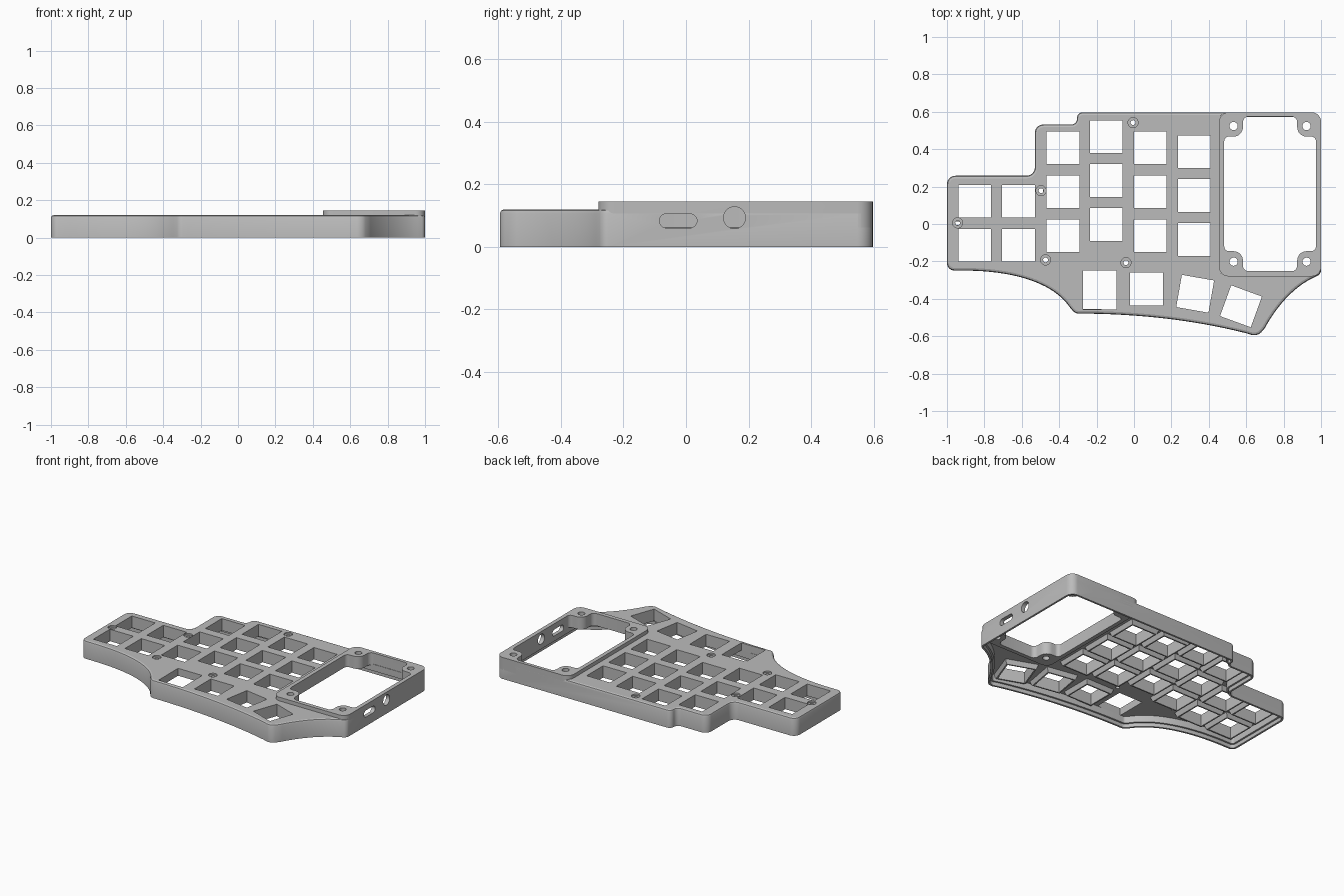
import bpy, bmesh, math
from mathutils import Vector, Matrix
from mathutils.geometry import interpolate_bezier

old = bpy.data.objects.get("Cube")
if old:
    bpy.data.objects.remove(old, do_unlink=True)

grey = bpy.data.materials.new("case grey")
grey.use_nodes = True
COLOR = (0.5, 0.5, 0.5, 1)
grey.diffuse_color = COLOR
grey.node_tree.nodes["Principled BSDF"].inputs["Base Color"].default_value = COLOR


# ---- 2D outline helpers ----
def rounded(corners, steps=8):
    """Closed loop from (x, y, radius) corners, counter-clockwise."""
    out, n = [], len(corners)
    for i, (x, y, r) in enumerate(corners):
        p = Vector((x, y))
        if r == 0:
            out.append(p)
            continue
        a = (p - Vector(corners[i - 1][:2])).normalized()
        b = (Vector(corners[(i + 1) % n][:2]) - p).normalized()
        d = r * math.tan(a.angle(b) / 2)
        s, e = p - a * d, p + b * d
        out += interpolate_bezier(s, s + a * d * 0.55, e - b * d * 0.55, e, steps)
    out = [Vector(p[:2]) for p in out]
    out = [p for i, p in enumerate(out) if (p - out[i - 1]).length > 1e-4]
    area = sum(out[i - 1].cross(p) for i, p in enumerate(out))
    return out if area > 0 else out[::-1]


def box_loop(cx, cy, hx, hy, r=0, turn=0):
    pts = rounded([(sx * hx, sy * hy, r) for sx, sy in ((1, 1), (-1, 1), (-1, -1), (1, -1))])
    rot = Matrix.Rotation(math.radians(turn), 2)
    return [rot @ p + Vector((cx, cy)) for p in pts]


def circle(cx, cy, r, n=24):
    return [Vector((cx + r * math.cos(k * math.tau / n), cy + r * math.sin(k * math.tau / n)))
            for k in range(n)]


def inset(loop, d):
    out, n = [], len(loop)
    for i, p in enumerate(loop):
        a = (p - loop[i - 1]).normalized()
        b = (loop[(i + 1) % n] - p).normalized()
        na, nb = Vector((-a.y, a.x)), Vector((-b.y, b.x))
        out.append(p + (na + nb) * d / (1 + na.dot(nb)))
    return out


def curve(*pts):
    return [(p.x, p.y, 0) for p in interpolate_bezier(*[Vector(p) for p in pts], 20)]


# ---- solid helpers ----
def shade(ob):
    bpy.ops.object.select_all(action='DESELECT')
    ob.select_set(True)
    bpy.context.view_layer.objects.active = ob
    bpy.ops.object.shade_smooth_by_angle(angle=math.radians(30))


def finish(name, bm):
    bmesh.ops.recalc_face_normals(bm, faces=bm.faces)
    me = bpy.data.meshes.new(name)
    bm.to_mesh(me)
    bm.free()
    me.materials.append(grey)
    ob = bpy.data.objects.new(name, me)
    bpy.context.collection.objects.link(ob)
    shade(ob)
    return ob


def slab(name, loops, z0, z1, matrix=Matrix()):
    """Flat plate: the first loop is the edge, the rest are holes."""
    bm = bmesh.new()
    edges = []
    for loop in loops:
        vs = [bm.verts.new((p.x, p.y, z0)) for p in loop]
        edges += [bm.edges.new((vs[i - 1], v)) for i, v in enumerate(vs)]
    bmesh.ops.triangle_fill(bm, use_beauty=True, edges=edges, normal=(0, 0, 1))
    ext = bmesh.ops.extrude_face_region(bm, geom=bm.faces[:])["geom"]
    top = [g for g in ext if isinstance(g, bmesh.types.BMVert)]
    bmesh.ops.translate(bm, verts=top, vec=(0, 0, z1 - z0))
    bm.transform(matrix)
    return finish(name, bm)


def sweep(name, loops, profile):
    """Carry a closed (inset, z) profile around each loop."""
    bm = bmesh.new()
    for loop in loops:
        rings = [[bm.verts.new((p.x, p.y, z)) for p in inset(loop, d)] for d, z in profile]
        for j, ring in enumerate(rings):
            prev = rings[j - 1]
            for i in range(len(ring)):
                bm.faces.new((prev[i - 1], prev[i], ring[i], ring[i - 1]))
    return finish(name, bm)


# ---- layout ----
TOP, FLOOR, BOX_TOP, BOX_FLOOR = 0.12, 0.07, 0.145, 0.062
front_edge = (
    [(-1, 0.258, 0.045), (-1, -0.249, 0.04)]
    + curve((-0.9, -0.249), (-0.6, -0.252), (-0.42, -0.333), (-0.345, -0.443))
    + [(-0.315, -0.479, 0.04)]
    + curve((-0.27, -0.479), (0, -0.481), (0.3, -0.508), (0.6, -0.584))
    + [(0.66, -0.603, 0.05)]
    + curve((0.7, -0.556), (0.75, -0.463), (0.84, -0.343), (0.96, -0.287)))
rear_edge = [(-0.305, 0.597, 0.03), (-0.305, 0.532, 0.03),
             (-0.53, 0.532, 0.045), (-0.53, 0.258, 0.045)]
outline = rounded(front_edge + [(1, -0.267, 0.03), (1, 0.597, 0.05)] + rear_edge)
# The key plate stops under the box frame
plate_edge = rounded(front_edge + [(0.97, -0.251, 0), (0.479, -0.251, 0), (0.479, 0.597, 0)]
                     + rear_edge)

KEY, PITCH = 0.0875, 0.235
columns = [(-0.852, 0.122, 2), (-0.617, 0.122, 2), (-0.38, 0.407, 3),
           (-0.148, 0.467, 3), (0.087, 0.407, 3), (0.322, 0.387, 3)]
keys = [box_loop(x, y - PITCH * k, KEY, KEY) for x, y, n in columns for k in range(n)]
keys += [box_loop(x, y, KEY, KEY, turn=t)
         for x, y, t in ((0.067, -0.348, 0), (0.327, -0.373, -10), (0.572, -0.44, -20))]
wide_key = box_loop(-0.183, -0.353, 0.09, 0.104)
screws = [circle(x, y, 0.027) for x, y in
          ((-0.005, 0.542), (-0.497, 0.178), (-0.943, 0.006), (-0.473, -0.192), (-0.043, -0.207))]

# ---- keyboard half ----
sweep("outer_rim", [outline], [
    (0, 0), (0, 0.106), (0.004, 0.116), (0.014, TOP), (0.014, FLOOR),
    (0.025, FLOOR), (0.025, 0.025), (0.013, 0.025), (0.013, 0)])
slab("key_plate", [inset(plate_edge, 0.014), *keys, wide_key, *screws], FLOOR, TOP)
sweep("key_sockets", keys, [(0, 0.04), (-0.009, 0.04), (-0.02, FLOOR), (0, FLOOR)])
sweep("screw_seats", screws, [(0, FLOOR), (0, 0.11), (0.014, 0.11), (0.014, FLOOR)])

# ---- raised display frame with corner screw tabs ----
BX, BY, HX, HY = 0.7275, 0.161, 0.245, 0.4135
quarter = [(HX, HY - 0.107, 0.025), (HX - 0.1, HY - 0.107, 0.05), (HX - 0.1, HY, 0.03)]
opening = []
for sx, sy in ((1, 1), (-1, 1), (-1, -1), (1, -1)):
    opening += [(BX + sx * x, BY + sy * y, r) for x, y, r in quarter[::sx * sy]]
tab_holes = [circle(BX + sx * 0.195, BY + sy * 0.3625, 0.022)
             for sx in (1, -1) for sy in (1, -1)]
slab("display_frame", [box_loop(BX, 0.1585, 1 - BX, 0.4385, 0.05), rounded(opening), *tab_holes],
     BOX_FLOOR, BOX_TOP)

# ---- port openings through the right and back walls ----
to_right = Matrix(((0, 0, 1, 0), (1, 0, 0, 0), (0, 1, 0, 0), (0, 0, 0, 1)))
to_back = Matrix(((1, 0, 0, 0), (0, 0, 1, 0), (0, 1, 0, 0), (0, 0, 0, 1)))
cutters = [
    slab("side_slot_cutter", [box_loop(-0.025, 0.083, 0.06, 0.0225, 0.0224)], 0.93, 1.05, to_right),
    slab("side_jack_cutter", [circle(0.155, 0.093, 0.035, 32)], 0.93, 1.05, to_right),
    slab("back_slot_cutter", [box_loop(0.75, 0.083, 0.06, 0.0225, 0.0224)], 0.54, 0.65, to_back)]
for name in ("outer_rim", "display_frame"):
    ob = bpy.data.objects[name]
    bpy.context.view_layer.objects.active = ob
    for cutter in cutters:
        mod = ob.modifiers.new("port", 'BOOLEAN')
        mod.operation, mod.solver, mod.object = 'DIFFERENCE', 'EXACT', cutter
        bpy.ops.object.modifier_apply(modifier=mod.name)
    shade(ob)
for cutter in cutters:
    bpy.data.objects.remove(cutter, do_unlink=True)
